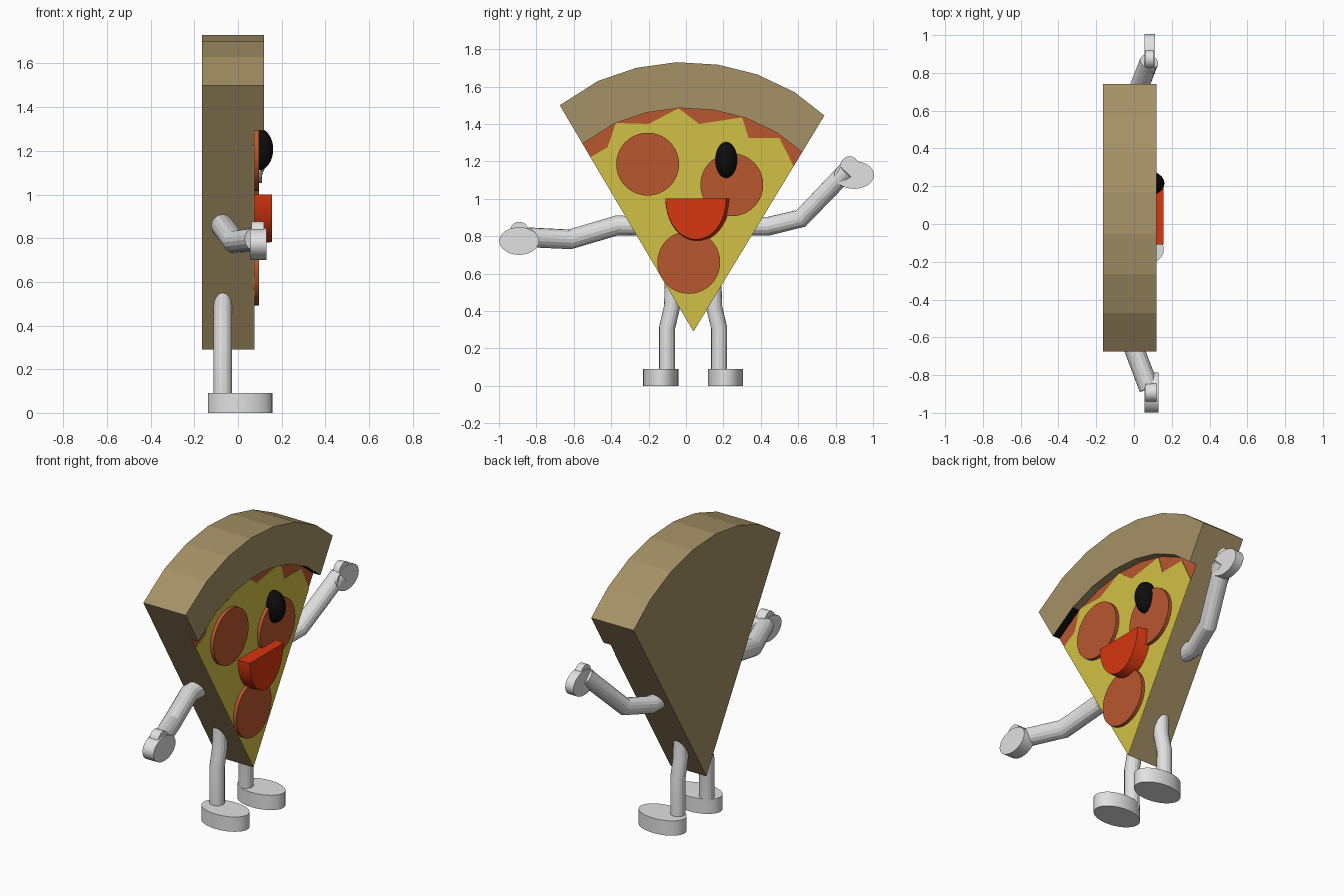
import bpy, bmesh, math
from mathutils import Vector

if "Cube" in bpy.data.objects:
    bpy.data.objects.remove(bpy.data.objects["Cube"])


def material(name, rgb):
    m = bpy.data.materials.new(name)
    m.diffuse_color = (*rgb, 1)
    m.use_nodes = True
    m.node_tree.nodes["Principled BSDF"].inputs["Base Color"].default_value = m.diffuse_color
    return m


CRUST = material("crust tan", (0.38, 0.285, 0.133))
CHEESE = material("cheese yellow", (0.64, 0.53, 0.058))
SAUCE = material("pepperoni red", (0.48, 0.095, 0.028))
MOUTH = material("mouth red", (0.68, 0.037, 0.005))
BLACK = material("black", (0.004, 0.004, 0.004))
WHITE = material("limb white", (0.75, 0.75, 0.75))


def finish(name, bm, mats, smooth=False):
    bmesh.ops.recalc_face_normals(bm, faces=bm.faces)
    me = bpy.data.meshes.new(name)
    bm.to_mesh(me)
    bm.free()
    ob = bpy.data.objects.new(name, me)
    bpy.context.collection.objects.link(ob)
    for m in mats:
        me.materials.append(m)
    if smooth:
        bpy.ops.object.select_all(action='DESELECT')
        ob.select_set(True)
        bpy.context.view_layer.objects.active = ob
        bpy.ops.object.shade_smooth_by_angle(angle=math.radians(35))
    return ob


def loft(name, back, front, x0, x1, mat, smooth=False):
    """Join two matching (y, z) outlines standing at x0 and x1."""
    bm = bmesh.new()
    a = [bm.verts.new((x0, y, z)) for y, z in back]
    b = [bm.verts.new((x1, y, z)) for y, z in front]
    bm.faces.new(a)
    bm.faces.new(b)
    n = len(a)
    for i in range(n):
        j = (i + 1) % n
        bm.faces.new((a[i], a[j], b[j], b[i]))
    return finish(name, bm, [mat], smooth)


def arc(cy, cz, ry, rz, n=32, start=0.0, sweep=2 * math.pi, closed=True):
    steps = n if closed else n - 1
    return [(cy + ry * math.cos(start + sweep * i / steps),
             cz + rz * math.sin(start + sweep * i / steps)) for i in range(n)]


def tube(name, pts, r):
    """Round limb along a bent path."""
    cu = bpy.data.curves.new(name, 'CURVE')
    cu.dimensions = '3D'
    cu.bevel_depth = r
    cu.bevel_resolution = 6
    cu.use_fill_caps = True
    sp = cu.splines.new('POLY')
    sp.points.add(len(pts) - 1)
    for p, co in zip(sp.points, pts):
        p.co = (*co, 1)
    sp.use_smooth = True
    cu.materials.append(WHITE)
    ob = bpy.data.objects.new(name, cu)
    bpy.context.collection.objects.link(ob)
    bpy.ops.object.select_all(action='DESELECT')
    ob.select_set(True)
    bpy.context.view_layer.objects.active = ob
    bpy.ops.object.convert(target='MESH')
    bpy.ops.object.shade_smooth_by_angle(angle=math.radians(20))


# Slice body: wedge with a raised crust rim on the front
BACK, FACE, RIM = -0.165, 0.072, 0.12
tip = Vector((0.04, 0.29))
outer = [Vector(p) for p in ((-0.675, 1.50), (-0.47, 1.63), (-0.265, 1.70), (-0.05, 1.73),
                             (0.17, 1.717), (0.38, 1.665), (0.58, 1.57), (0.74, 1.445))]
inner = [tip.lerp(p, 0.83) for p in outer]
bm = bmesh.new()


def ring(x, pts):
    return [bm.verts.new((x, p.x, p.y)) for p in pts]


tb, tf = ring(BACK, [tip])[0], ring(FACE, [tip])[0]
ob_, of = ring(BACK, outer), ring(RIM, outer)
il, ih = ring(FACE, inner), ring(RIM, inner)
bm.faces.new([tb] + ob_)
bm.faces.new([tf] + il).material_index = 1
last = len(outer) - 1
for i in range(last):
    bm.faces.new((ob_[i], ob_[i + 1], of[i + 1], of[i]))
    bm.faces.new((of[i], of[i + 1], ih[i + 1], ih[i]))
    step = bm.faces.new((ih[i], ih[i + 1], il[i + 1], il[i]))
    step.material_index = 2 if i in (0, last - 1) else 0
for k in (0, last):
    bm.faces.new((tb, ob_[k], of[k], ih[k], il[k], tf))
finish("pizza_slice", bm, [CRUST, SAUCE, BLACK])

# Cheese sheet with a ragged upper edge, leaving sauce visible
cheese = [(0.04, 0.29), (-0.511, 1.222), (-0.42, 1.275), (-0.375, 1.405), (-0.20, 1.40),
          (-0.04, 1.484), (0.07, 1.40), (0.30, 1.435), (0.335, 1.325), (0.50, 1.325), (0.575, 1.173)]
loft("cheese", cheese, cheese, FACE, FACE + 0.004, CHEESE)

# Pepperoni discs
for i, (y, z) in enumerate(((-0.205, 1.185), (0.245, 1.075), (0.015, 0.66))):
    c = arc(y, z, 0.168, 0.168, 40)
    loft(f"pepperoni_{i + 1}", c, c, FACE, 0.097, SAUCE, True)

# Single bulging eye
bm = bmesh.new()
bmesh.ops.create_uvsphere(bm, u_segments=28, v_segments=16, radius=1)
for v in bm.verts:
    v.co = Vector((0.095 + 0.066 * v.co.x, 0.215 + 0.058 * v.co.y, 1.207 + 0.096 * v.co.z))
finish("eye", bm, [BLACK], True)

# Open mouth: half disc, slightly narrower at the front
loft("mouth", arc(0.063, 1.0, 0.173, 0.228, 24, math.pi, math.pi, False),
     arc(0.053, 1.0, 0.162, 0.218, 24, math.pi, math.pi, False), FACE, 0.155, MOUTH, True)

# Legs and feet, mirrored about the tip
for side, s in (("left", -1), ("right", 1)):
    y = lambda d: 0.038 + s * d
    tube(f"{side}_leg", [(-0.07, y(0.139), 0.05), (-0.07, y(0.139), 0.31),
                         (-0.07, y(0.113), 0.42), (-0.07, y(0.108), 0.57)], 0.043)
    bm = bmesh.new()
    bmesh.ops.create_cone(bm, cap_ends=True, segments=32, radius1=1, radius2=1, depth=0.09)
    for v in bm.verts:
        v.co = Vector((0.01 + 0.148 * v.co.x, y(0.173) + 0.094 * v.co.y, v.co.z + 0.045))
    finish(f"{side}_foot", bm, [WHITE], True)

# Arms: left held low, right raised
tube("left_arm", [(-0.07, -0.22, 0.855), (-0.07, -0.37, 0.857),
                  (-0.015, -0.62, 0.783), (0.08, -0.87, 0.795)], 0.053)
tube("right_arm", [(-0.07, 0.28, 0.853), (-0.07, 0.44, 0.853),
                   (-0.015, 0.615, 0.895), (0.08, 0.86, 1.15)], 0.05)

# Mitten hands with a thumb
for side, py, pz, ty, tz in (("left", -0.892, 0.774, -0.892, 0.825), ("right", 0.899, 1.127, 0.875, 1.175)):
    palm = arc(py, pz, 0.106, 0.074)
    thumb = arc(ty, tz, 0.05, 0.052, 20)
    loft(f"{side}_palm", palm, palm, 0.055, 0.13 if side == "left" else 0.11, WHITE, True)
    loft(f"{side}_thumb", thumb, thumb, 0.062, 0.12 if side == "left" else 0.104, WHITE, True)
